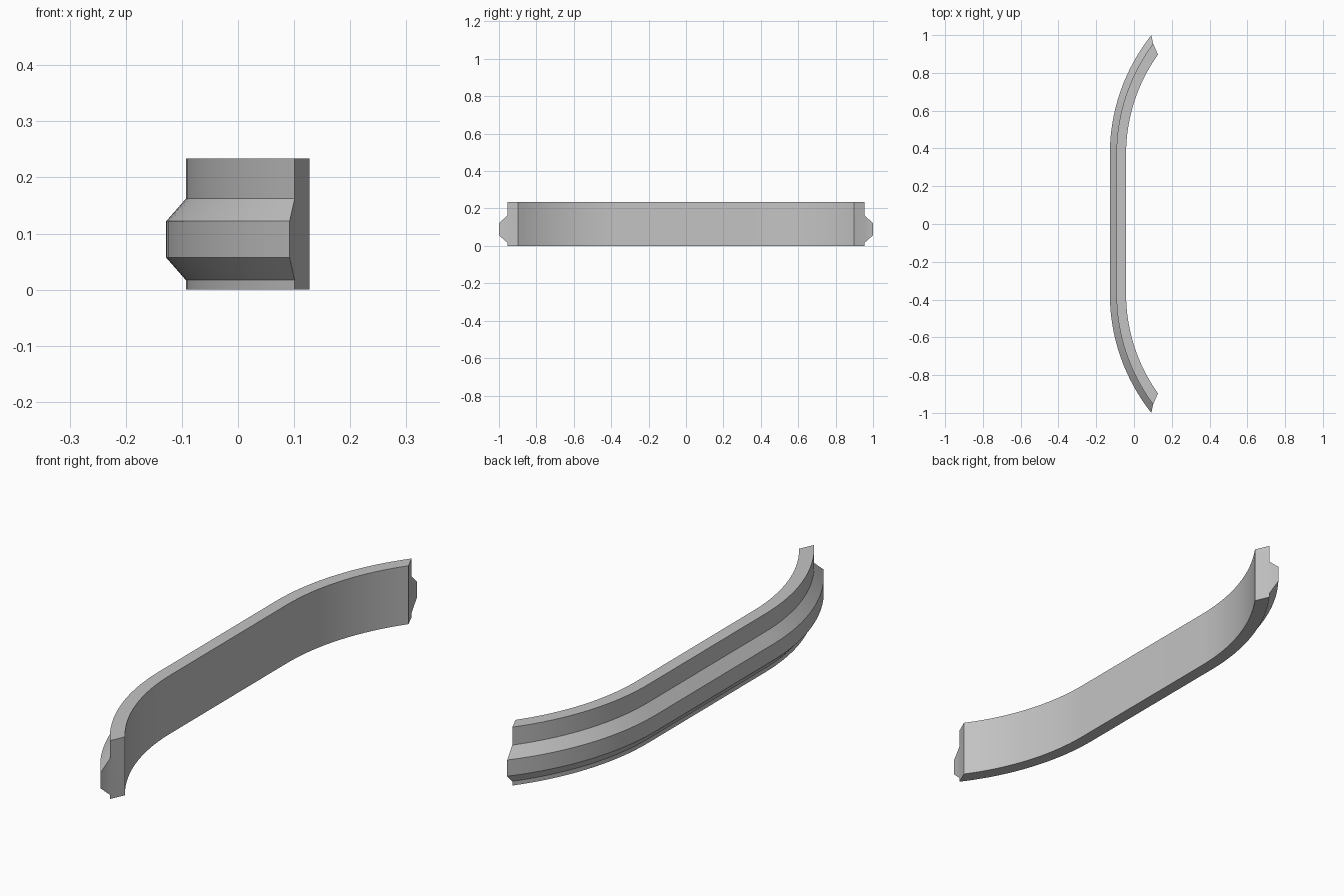
import bpy, bmesh, math

cube = bpy.data.objects.get("Cube")
if cube:
    bpy.data.objects.remove(cube, do_unlink=True)

grey = bpy.data.materials.new("plain grey")
grey.use_nodes = True
color = (0.55, 0.55, 0.55, 1)
grey.diffuse_color = color
grey.node_tree.nodes["Principled BSDF"].inputs["Base Color"].default_value = color

STRAIGHT = 0.37   # half length of the straight run
STEPS = 16        # segments in each curved end

# Depth lines of the moulding: x on the straight run, then x and y at the tip
RIDGE = (-0.128, 0.092, 1.0)
WALL = (-0.093, 0.101, 0.955)
INNER = (-0.042, 0.127, 0.897)

# Cross-section, running up the outer side and back down the inner side
section = [(WALL, 0), (WALL, 0.017), (RIDGE, 0.057), (RIDGE, 0.122),
           (WALL, 0.162), (WALL, 0.234), (INNER, 0.234), (INNER, 0)]


def arc_point(line, t):
    """Point on the plan path; t runs from -1 to 1 over both curved ends."""
    x, tip_x, tip_y = line
    dx, dy = tip_x - x, tip_y - STRAIGHT
    radius = (dx * dx + dy * dy) / (2 * dx)
    angle = math.asin(dy / radius) * abs(t)
    y = STRAIGHT + radius * math.sin(angle)
    return x + radius * (1 - math.cos(angle)), math.copysign(y, t)


# Sweep the section along the rail
bm = bmesh.new()
params = [-i / STEPS for i in range(STEPS, -1, -1)] + [i / STEPS for i in range(STEPS + 1)]
rings = []
for k, t in enumerate(params):
    side = t if k > STEPS else min(t, -1e-9)
    side = max(side, 1e-9) if k > STEPS else side
    rings.append([bm.verts.new((*arc_point(line, side), z)) for line, z in section])
for a, b in zip(rings, rings[1:]):
    for i in range(len(section)):
        j = (i + 1) % len(section)
        bm.faces.new((a[i], a[j], b[j], b[i]))

# End caps, folded along the wall line
for ring in (rings[0], rings[-1]):
    bm.faces.new(ring[1:5])
    bm.faces.new([ring[i] for i in (0, 1, 4, 5, 6, 7)])
bmesh.ops.recalc_face_normals(bm, faces=bm.faces)

mesh = bpy.data.meshes.new("curved_rail")
bm.to_mesh(mesh)
bm.free()
mesh.materials.append(grey)
rail = bpy.data.objects.new("curved_rail", mesh)
bpy.context.collection.objects.link(rail)

bpy.ops.object.select_all(action='DESELECT')
rail.select_set(True)
bpy.context.view_layer.objects.active = rail
bpy.ops.object.shade_smooth_by_angle(angle=math.radians(20))
